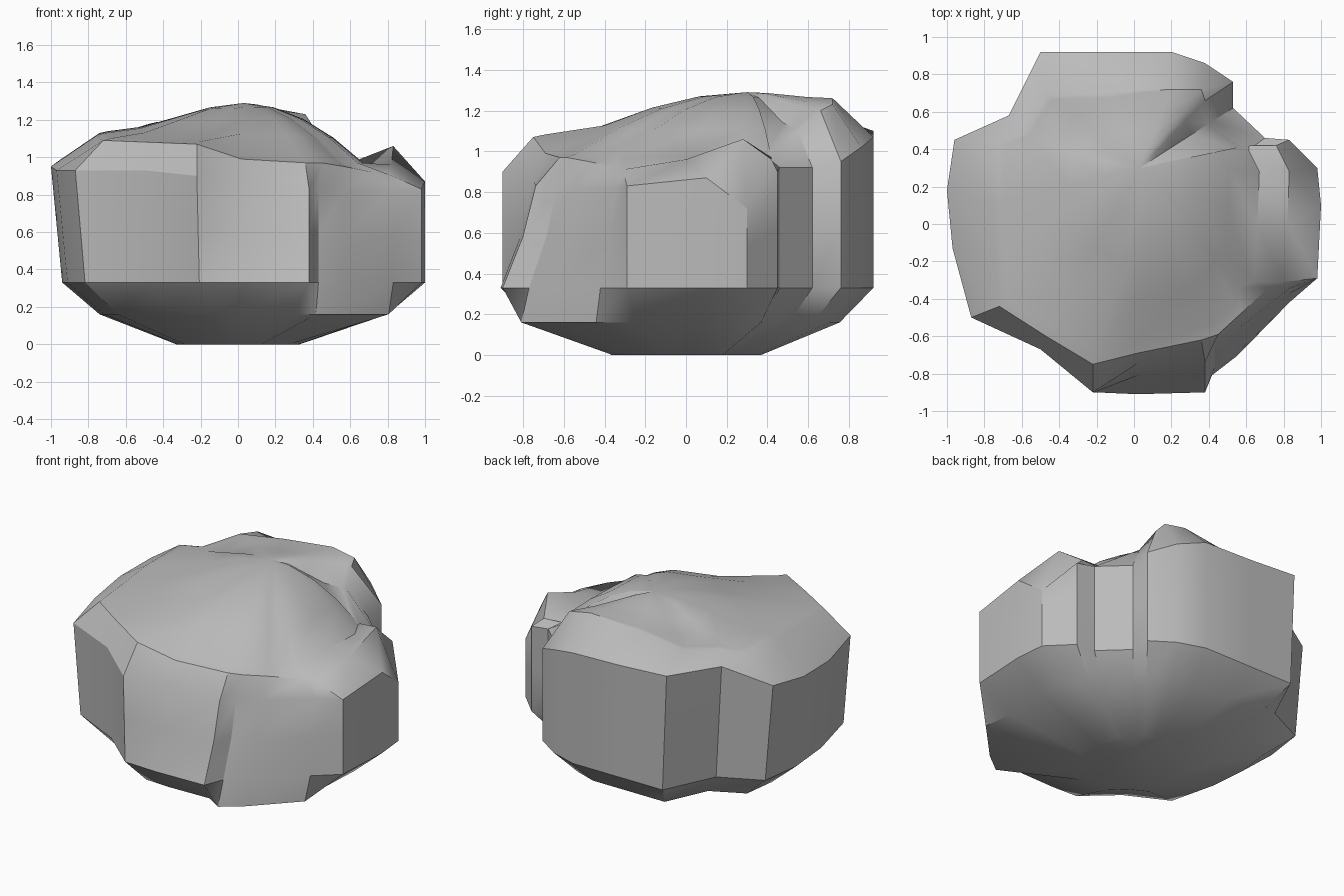
import bpy
import bmesh
import math

cube = bpy.data.objects.get("Cube")
if cube:
    bpy.data.objects.remove(cube, do_unlink=True)

# Outline columns, counter-clockwise: wall x, y, wall top z, then rim x, y, z
COLUMNS = [
    (.98, -.29, .83, .80, -.31, .91),
    (1.0, .10, .87, .82, .0, .96),
    (.98, .30, .72, .83, .28, 1.06),
    (.83, .45, .90, .76, .42, .96),
    (.70, .46, .92, .62, .40, .97),
    (.53, .62, .92, .42, .55, 1.1),
    (.53, .76, .95, .38, .66, 1.2),
    (.38, .86, 1.02, .36, .72, 1.23),
    (.20, .92, 1.07, .20, .72, 1.26),
    (-.16, .92, 1.08, -.14, .70, 1.23),
    (-.50, .92, 1.1, -.47, .69, 1.18),
    (-.67, .58, 1.08, -.60, .48, 1.14),
    (-.96, .45, .98, -.74, .44, 1.13),
    (-1.0, .18, .95, -.75, .10, 1.12),
    (-.97, -.13, .93, -.74, -.15, 1.1),
    (-.87, -.50, .93, -.72, -.44, 1.09),
    (-.50, -.67, .93, -.47, -.60, 1.08),
    (-.22, -.90, .90, -.22, -.75, 1.07),
    (.02, -.91, .85, .02, -.69, .99),
    (.38, -.90, .83, .36, -.62, .97),
    (.43, -.77, .83, .45, -.59, .97),
    (.57, -.67, .82, .57, -.48, .95),
    (.83, -.42, .82, .72, -.34, .92),
]
SUMMIT = (.03, .3, 1.29)


def lean(x, y, amount):
    """Front lobe slopes backwards towards its top."""
    return y * (1 - amount) if y < -.4 and x > 0 else y


def crown(start, t, lift):
    """Point on the crown between a starting point and the summit."""
    factors = (t, t, lift)
    return tuple(a + (b - a) * f for a, b, f in zip(start, SUMMIT, factors))


def column_points(x, y, top, rx, ry, rz):
    """One vertical section of the boulder, from underside to crown."""
    left = x < 0
    wedge = x > .4 and y < -.3
    low = .94 if left else 1.0
    skirt_x = .74 if left else (.97 if wedge else .8)
    skirt_y = 1.05 if wedge else .82
    # The right-hand slab drops into a shallow valley behind its raised rim
    if rx > .68:
        inner = (rx - .16, ry, .97)
    else:
        inner = crown((rx, ry, rz), .06, .06)
    points = [
        (x * .33, y * .4, 0),
        (x * skirt_x, y * skirt_y, .16),
        (x * low, y, .33),
        (x * (1 + low) / 2, lean(x, y, .11), (top + .33) / 2),
        (x, lean(x, y, .18), top),
        (rx, ry, rz),
        inner,
    ]
    # High rims rise gently at first, low rims rise steeply
    for t in (.25, .5, .75):
        if rz > 1.06:
            lift = t * t * (3 - 2 * t)
        else:
            lift = 1 - (1 - t) ** 1.9
        points.append(crown(inner, t, lift))
    return points


# Boulder body: loft the columns around and close both ends
bm = bmesh.new()
grid = [[bm.verts.new(p) for p in column_points(*c)] for c in COLUMNS]
summit = bm.verts.new(SUMMIT)
for i, col in enumerate(grid):
    nxt = grid[(i + 1) % len(grid)]
    for k in range(len(col) - 1):
        bm.faces.new((col[k], nxt[k], nxt[k + 1], col[k + 1]))
    bm.faces.new((col[-1], nxt[-1], summit))
bm.faces.new([col[0] for col in reversed(grid)])
bmesh.ops.recalc_face_normals(bm, faces=bm.faces)
mesh = bpy.data.meshes.new("boulder")
bm.to_mesh(mesh)
bm.free()

boulder = bpy.data.objects.new("boulder", mesh)
bpy.context.collection.objects.link(boulder)

# Plain grey stone
stone = bpy.data.materials.new("grey stone")
stone.use_nodes = True
colour = (.5, .5, .5, 1)
stone.diffuse_color = colour
stone.node_tree.nodes["Principled BSDF"].inputs["Base Color"].default_value = colour
mesh.materials.append(stone)

# Smooth surfaces with crisp chipped edges
bpy.ops.object.select_all(action='DESELECT')
boulder.select_set(True)
bpy.context.view_layer.objects.active = boulder
bpy.ops.object.shade_smooth_by_angle(angle=math.radians(32))
